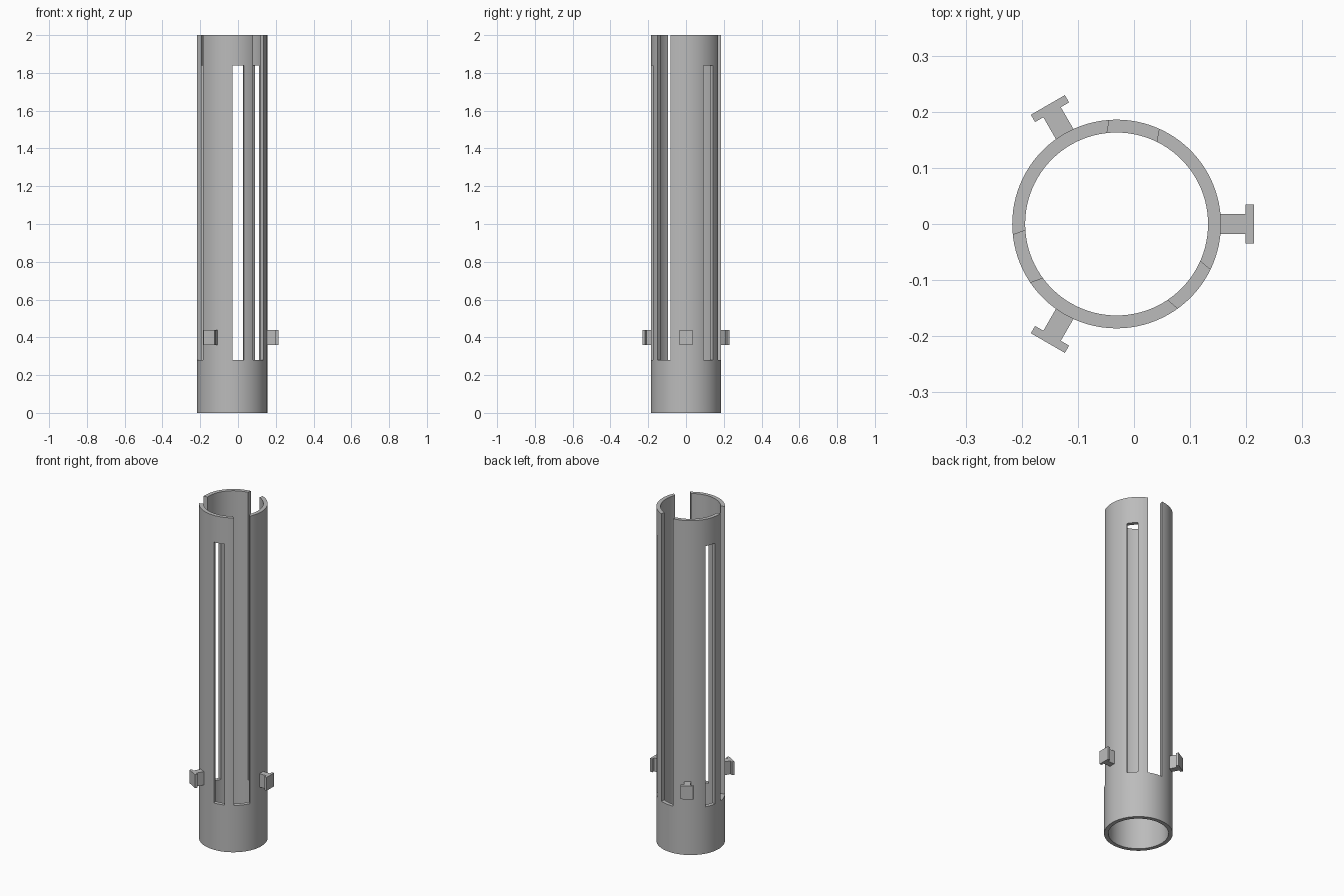
import bpy, bmesh
from math import cos, sin, pi, radians
from mathutils import Matrix, Vector

cube = bpy.data.objects.get("Cube")
if cube:
    bpy.data.objects.remove(cube, do_unlink=True)

AXIS = Vector((-0.031, 0, 0))
OUTER, INNER, HEIGHT = 0.186, 0.163, 2.0
SLOT_BASE, WINDOW_TOP = 0.28, 1.84
SIDES = 96

grey = bpy.data.materials.new("plain grey")
grey.use_nodes = True
grey.diffuse_color = (0.5, 0.5, 0.5, 1)
grey.node_tree.nodes["Principled BSDF"].inputs["Base Color"].default_value = (0.5, 0.5, 0.5, 1)


def prism(name, outline, z0, z1, angle=0):
    """Extrude an outline upwards, turned about the tube axis."""
    bm = bmesh.new()
    base = bm.faces.new([bm.verts.new((x, y, z0)) for x, y in outline])
    top = bmesh.ops.extrude_face_region(bm, geom=[base])["geom"]
    bmesh.ops.translate(bm, vec=(0, 0, z1 - z0),
                        verts=[v for v in top if isinstance(v, bmesh.types.BMVert)])
    bmesh.ops.recalc_face_normals(bm, faces=bm.faces)
    bm.transform(Matrix.Translation(AXIS) @ Matrix.Rotation(radians(angle), 4, 'Z'))
    mesh = bpy.data.meshes.new(name)
    bm.to_mesh(mesh)
    bm.free()
    mesh.materials.append(grey)
    obj = bpy.data.objects.new(name, mesh)
    bpy.context.collection.objects.link(obj)
    return obj


def circle(r):
    return [(r * cos(2 * pi * i / SIDES), r * sin(2 * pi * i / SIDES)) for i in range(SIDES)]


def activate(obj):
    bpy.ops.object.select_all(action='DESELECT')
    obj.select_set(True)
    bpy.context.view_layer.objects.active = obj


def cut(target, cutter):
    cutter.hide_render = True
    mod = target.modifiers.new("cut", 'BOOLEAN')
    mod.operation = 'DIFFERENCE'
    mod.solver = 'EXACT'
    mod.object = cutter
    activate(target)
    bpy.ops.object.modifier_apply(modifier=mod.name)
    bpy.data.objects.remove(cutter, do_unlink=True)


def radial_box(name, half_width, z0, z1, angle):
    w = half_width
    return prism(name, [(0.08, -w), (0.3, -w), (0.3, w), (0.08, w)], z0, z1, angle)


# Hollow tube
tube = prism("tube", circle(OUTER), 0, HEIGHT)
cut(tube, prism("bore_cutter", circle(INNER), -0.1, HEIGHT + 0.1))

# T-shaped lug outline, mirrored across its centre line
half = [(0.175, 0.018), (0.23, 0.018), (0.23, 0.035), (0.245, 0.035)]
lug_outline = [(x, -y) for x, y in half] + half[::-1]

# Three open slots, three closed windows and three lugs around the tube
for i, side in enumerate(("left", "back_right", "front_right")):
    turn = 120 * i
    cut(tube, radial_box("slot_cutter", 0.045, SLOT_BASE, HEIGHT + 0.1, turn + 80))
    cut(tube, radial_box("window_cutter", 0.0315, SLOT_BASE, WINDOW_TOP, turn + 40))
    prism(side + "_lug", lug_outline, 0.36, 0.44, turn)

activate(tube)
bpy.ops.object.shade_smooth_by_angle(angle=radians(30))
